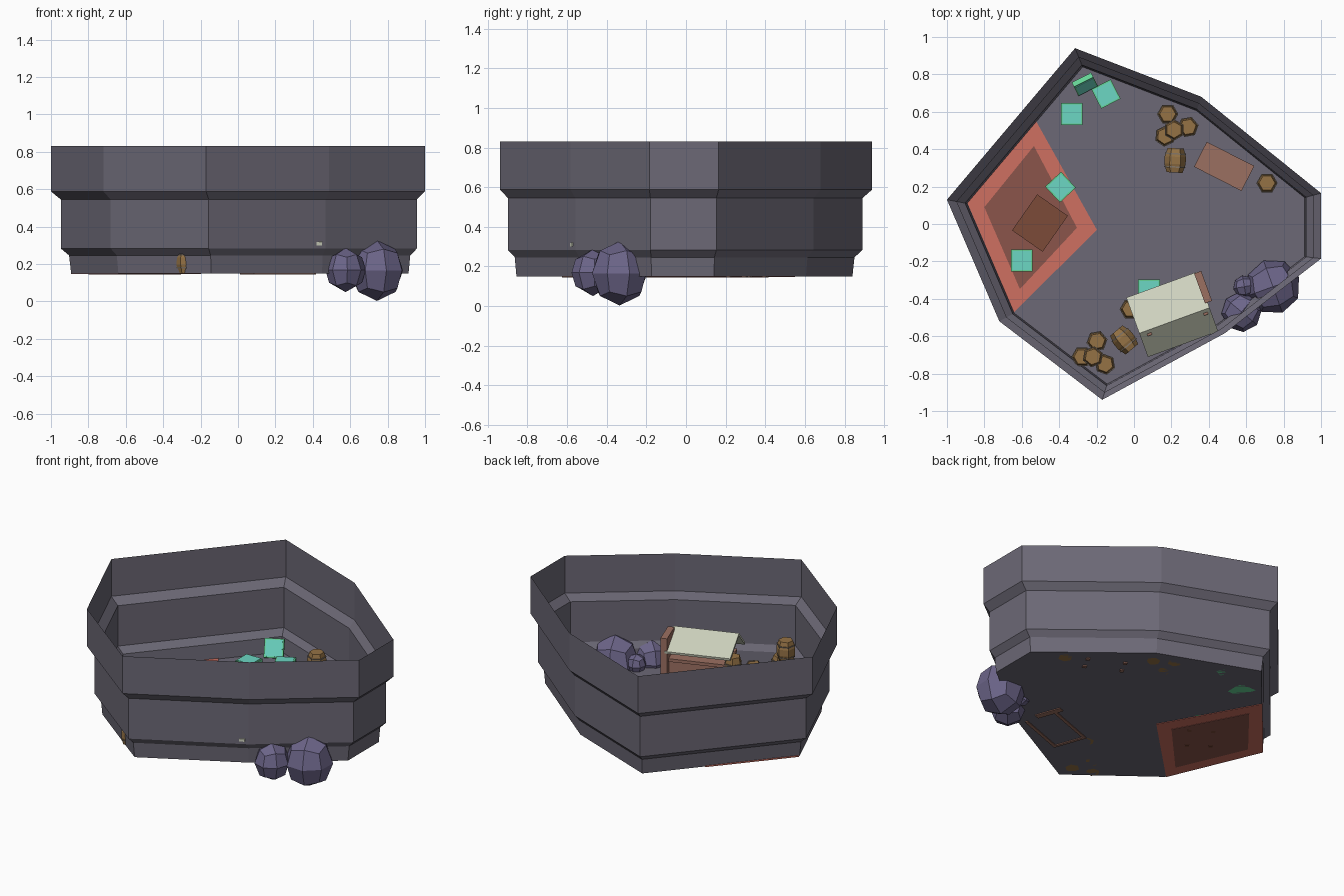
import bpy, bmesh, math
from mathutils import Vector, Matrix

if "Cube" in bpy.data.objects:
    bpy.data.objects.remove(bpy.data.objects["Cube"])

FLOOR = 0.15

def mat(name, r, g, b):
    m = bpy.data.materials.new(name)
    m.diffuse_color = (r, g, b, 1)
    m.use_nodes = True
    m.node_tree.nodes["Principled BSDF"].inputs["Base Color"].default_value = m.diffuse_color
    return m

STONE = mat("stone", .15, .14, .18)
ROCK = mat("rock", .15, .13, .25)
RED = mat("red_cloth", .62, .16, .12)
DARK = mat("dark_cloth", .26, .09, .07)
WOOD = mat("dark_wood", .2, .07, .04)
PALE = mat("pale_wood", .33, .16, .12)
OAK = mat("oak", .3, .17, .06)
IRON = mat("iron", .2, .16, .12)
GREEN = mat("green", .13, .65, .3)
TEAL = mat("teal", .15, .68, .55)
CREAM = mat("cream", .62, .65, .52)

def finish(name, bm, *mats, M=None):
    me = bpy.data.meshes.new(name)
    if M is not None:
        bm.transform(M)
    bmesh.ops.recalc_face_normals(bm, faces=bm.faces)
    bm.to_mesh(me)
    bm.free()
    for m in mats:
        me.materials.append(m)
    ob = bpy.data.objects.new(name, me)
    bpy.context.collection.objects.link(ob)
    return ob

def place(x, y, z, deg=0):
    return Matrix.Translation((x, y, z)) @ Matrix.Rotation(math.radians(deg), 4, 'Z')

def add_box(bm, lo, hi, mi=0):
    lo, hi = Vector(lo), Vector(hi)
    M = Matrix.Translation((lo + hi) / 2) @ Matrix.Diagonal((*(hi - lo), 1))
    vs = bmesh.ops.create_cube(bm, size=1, matrix=M)['verts']
    for f in {f for v in vs for f in v.link_faces}:
        f.material_index = mi

def add_loft(bm, rings, caps=(True, True), mi=0):
    loops = [[bm.verts.new(p) for p in r] for r in rings]
    n = len(loops[0])
    for a, b in zip(loops, loops[1:]):
        for i in range(n):
            bm.faces.new((a[i], a[(i+1) % n], b[(i+1) % n], b[i])).material_index = mi
    if caps[0]:
        bm.faces.new(loops[0][::-1]).material_index = mi
    if caps[1]:
        bm.faces.new(loops[-1]).material_index = mi

# Stone basin: irregular octagon stepped outwards, open at the top
outline = [(-.315, .94), (-1, .13), (-.72, -.52), (-.17, -.94),
           (.487, -.583), (1, -.185), (1, .165), (.36, .68)]
profile = [(.902, .15), (.912, .246), (.952, .283), (.952, .545), (1, .588), (1, .83)]
cx, cy = .1, -.08
bm = bmesh.new()
add_loft(bm, [[(cx + (x-cx)*s, cy + (y-cy)*s, z) for x, y in outline] for s, z in profile],
         caps=(True, False))
finish("stone_basin", bm, STONE)

# Boulders: faceted rounded cubes
for i, (x, y, z, r, h, a) in enumerate([(.743, -.335, .165, .148, .162, 20),
                                        (.575, -.47, .168, .108, .118, 50),
                                        (.59, -.335, .18, .06, .065, 10)]):
    bm = bmesh.new()
    bmesh.ops.create_cube(bm, size=2)
    bmesh.ops.subdivide_edges(bm, edges=bm.edges[:], cuts=1, use_grid_fill=True)
    for v in bm.verts:
        v.co.normalize()
    finish(f"boulder_{i}", bm, ROCK,
           M=place(x, y, z, a) @ Matrix.Diagonal((r, r, h, 1)))

# Carpet with a dark centre
def sheet(name, pts, lo, hi, m):
    bm = bmesh.new()
    add_loft(bm, [[(x, y, z) for x, y in pts] for z in (lo, hi)])
    finish(name, bm, m)

sheet("carpet", [(-.893, .118), (-.642, -.471), (-.198, -.032), (-.524, .551)], .147, .155, RED)
sheet("carpet_centre", [(-.80, .09), (-.61, -.348), (-.305, -.02), (-.535, .417)], .145, .158, DARK)

# Tables
def table(name, x, y, deg, w, d, m, h=.1):
    bm = bmesh.new()
    add_box(bm, (-w/2, -d/2, h-.02), (w/2, d/2, h))
    for sx in (-1, 1):
        for sy in (-1, 1):
            px, py = sx*(w/2-.03), sy*(d/2-.03)
            add_box(bm, (px-.012, py-.012, -.007), (px+.012, py+.012, h-.02))
    finish(name, bm, m, M=place(x, y, FLOOR, deg))

table("low_table", -.503, .005, 55, .235, .2, WOOD)
table("side_table", .482, .308, -27, .285, .15, PALE)

# Hexagonal barrels with iron hoops
def barrel(name, M, h=.13):
    bm = bmesh.new()
    def ring(r, z):
        return [(r*math.cos(k*math.pi/3), r*math.sin(k*math.pi/3), z) for k in range(6)]
    add_loft(bm, [ring(.043, 0), ring(.057, h*.35), ring(.057, h*.65), ring(.043, h)])
    for z in (.2, .74):
        add_loft(bm, [ring(.055, h*z), ring(.057, h*(z+.06))], mi=1)
    finish(name, bm, OAK, IRON, M=M)

standing = [(-.198, -.626, 0, 10), (-.278, -.71, 0, 0), (-.155, -.75, 0, 40), (-.22, -.71, .13, 20),
            (.18, .588, 0, 0), (.166, .47, 0, 25), (.289, .519, 0, 10), (.214, .503, .13, 30),
            (.711, .219, 0, 0)]
for i, (x, y, z, a) in enumerate(standing):
    barrel(f"barrel_{i}", place(x, y, FLOOR + z, a))
barrel("stall_barrel", place(-.02, -.455, FLOOR), h=.2)
for i, (x, y, a) in enumerate([(-.053, -.62, 40), (.22, .34, -3)]):
    barrel(f"lying_barrel_{i}", place(x, y, FLOOR + .05, a)
           @ Matrix.Rotation(math.pi/2, 4, 'X') @ Matrix.Translation((0, 0, -.065)))

# Square cushions with teal tops; one leans on the wall
def cushion(name, M):
    bm = bmesh.new()
    add_box(bm, (-.058, -.058, -.005), (.058, .058, .025))
    add_box(bm, (-.05, -.05, .02), (.05, .05, .028), 1)
    finish(name, bm, GREEN, TEAL, M=M)

for i, (x, y, a) in enumerate([(-.333, .588, 0), (-.15, .695, 27), (-.393, .197, 43),
                               (-.6, -.195, 0), (.08, -.355, 0), (.24, -.36, 20), (.157, -.487, 20)]):
    cushion(f"cushion_{i}", place(x, y, FLOOR + .005, a))
cushion("leaning_cushion", place(-.267, .755, .207, 27) @ Matrix.Rotation(math.radians(62), 4, 'X'))

# Market stall: gabled roof, end board and hollow counter
stall = place(.216, -.516, 0, 20)
bm = bmesh.new()
gable = [(-.135, .30), (0, .418), (.2, .345), (.203, .36), (0, .435), (-.135, .317)]
add_loft(bm, [[(u, v, z) for v, z in gable] for u in (-.2, .2)])
finish("stall_roof", bm, CREAM, M=stall)

bm = bmesh.new()
add_box(bm, (.185, .03, .145), (.225, .2, .442))
add_box(bm, (-.14, -.06, .145), (.185, -.04, .3))
add_box(bm, (-.14, .14, .145), (.185, .16, .3))
add_box(bm, (-.16, -.06, .145), (-.14, .16, .3))
add_box(bm, (-.17, -.07, .28), (.19, .17, .3))
for u in (-.15, .17):
    add_box(bm, (u-.012, -.03, .29), (u+.012, 0, .42))
finish("stall_counter", bm, PALE, M=stall)
